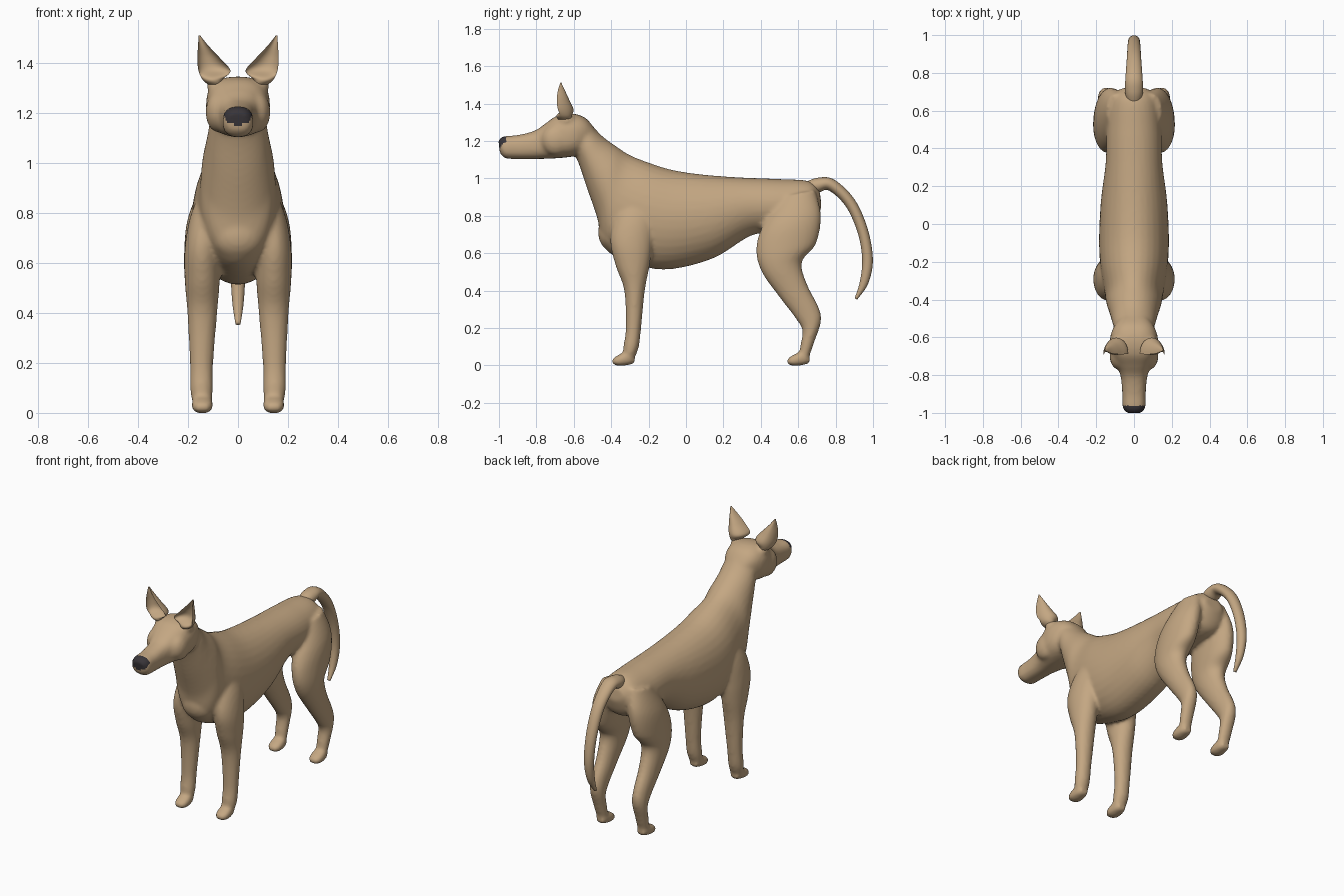
import bpy, bmesh, math
from mathutils import Matrix, Vector

cube = bpy.data.objects.get("Cube")
if cube:
    bpy.data.objects.remove(cube)


def material(name, rgb):
    m = bpy.data.materials.new(name)
    m.use_nodes = True
    m.diffuse_color = (*rgb, 1)
    bsdf = next(n for n in m.node_tree.nodes if n.type == 'BSDF_PRINCIPLED')
    bsdf.inputs["Base Color"].default_value = (*rgb, 1)
    bsdf.inputs["Roughness"].default_value = 0.7
    return m


tan = material("tan_fur", (0.55, 0.385, 0.225))
dark = material("dark_nose", (0.04, 0.035, 0.04))


def resample(stations, steps):
    """Catmull-Rom interpolation of every station parameter."""
    out, last = [], len(stations) - 1
    for i in range(last):
        p = [stations[min(max(i + k, 0), last)] for k in (-1, 0, 1, 2)]
        for s in range(steps):
            t = s / steps
            out.append([b + t * ((c - a) / 2 + t * (a - 2.5 * b + 2 * c - d / 2
                        + t * (1.5 * (b - c) + (d - a) / 2))) for a, b, c, d in zip(*p)])
    return out + [list(stations[-1])]


def oval(st, a, power):
    """Oval ring: opposite points in the yz plane, centre x, half width."""
    ay, az, by, bz, cx, w = st
    c, s = (math.copysign(abs(v) ** power, v) for v in (math.cos(a), math.sin(a)))
    return (cx + w * c, (ay + by) / 2 + s * (ay - by) / 2, (az + bz) / 2 + s * (az - bz) / 2)


def crescent(st, a, power):
    """Ear ring: round back and a front that sinks inward by 'hollow'."""
    z, cx, rx, front, depth, hollow = st
    s = math.sin(a)
    return (cx + rx * math.cos(a), front + depth * (s if s >= 0 else -s * hollow), z)


def loft(bm, stations, side=1, ring=oval, power=1.0, sides=32, steps=6):
    rings = []
    for st in resample(stations, steps):
        pts = [ring(st, 2 * math.pi * i / sides, power) for i in range(sides)]
        rings.append([bm.verts.new((side * x, y, z)) for x, y, z in pts])
    for r, q in zip(rings, rings[1:]):
        for i in range(sides):
            j = (i + 1) % sides
            bm.faces.new((r[i], r[j], q[j], q[i]))
    bm.faces.new(rings[0])
    bm.faces.new(rings[-1])


def ball(bm, centre, radii):
    bmesh.ops.create_uvsphere(bm, u_segments=24, v_segments=16, radius=1,
                              matrix=Matrix.Translation(centre) @ Matrix.Diagonal((*radii, 1)))


def finish(bm, name):
    bmesh.ops.recalc_face_normals(bm, faces=bm.faces)
    me = bpy.data.meshes.new(name)
    bm.to_mesh(me)
    bm.free()
    me.materials.append(tan)
    ob = bpy.data.objects.new(name, me)
    bpy.context.collection.objects.link(ob)
    me.polygons.foreach_set("use_smooth", [True] * len(me.polygons))
    return ob


bm = bmesh.new()

# Torso and neck, from rump to nape: top point, bottom point, centre, half width
loft(bm, [
    (.715, .93, .725, .85, 0, .06), (.66, .985, .67, .74, 0, .125),
    (.5, .997, .5, .71, 0, .145), (.3, 1.005, .35, .695, 0, .15),
    (.1, 1.02, .15, .575, 0, .175), (-.07, 1.045, -.08, .515, 0, .185),
    (-.2, 1.085, -.25, .535, 0, .178), (-.3, 1.125, -.43, .62, 0, .155),
    (-.37, 1.17, -.475, .79, 0, .145), (-.44, 1.22, -.53, .95, 0, .125),
    (-.49, 1.27, -.57, 1.07, 0, .112), (-.53, 1.31, -.6, 1.14, 0, .1)])
ball(bm, (0, -.39, .71), (.11, .08, .1))

# Head, from nape to muzzle tip
loft(bm, [
    (-.49, 1.27, -.53, 1.17, 0, .08), (-.54, 1.325, -.57, 1.13, 0, .112),
    (-.61, 1.347, -.62, 1.115, 0, .128), (-.69, 1.335, -.69, 1.108, 0, .12),
    (-.75, 1.295, -.75, 1.105, 0, .092), (-.81, 1.255, -.81, 1.104, 0, .07),
    (-.9, 1.232, -.9, 1.104, 0, .062), (-.975, 1.225, -.965, 1.108, 0, .06),
    (-1.003, 1.205, -.995, 1.135, 0, .04)], power=.8)

# Legs: front point, back point, centre, half width
FRONT_LEG = [
    (-.33, .9, -.2, .9, .1, .045), (-.385, .78, -.17, .78, .125, .068),
    (-.405, .66, -.18, .64, .142, .072), (-.375, .53, -.195, .53, .143, .07),
    (-.33, .4, -.22, .4, .143, .06), (-.322, .2, -.24, .2, .146, .047),
    (-.335, .1, -.252, .1, .146, .046), (-.335, .04, -.275, .04, .143, .04)]
HIND_LEG = [
    (.5, .9, .69, .94, .085, .06), (.41, .75, .722, .8, .122, .08),
    (.375, .62, .695, .65, .138, .078), (.405, .5, .62, .555, .145, .068),
    (.5, .365, .645, .44, .147, .055), (.58, .26, .71, .31, .147, .046),
    (.622, .19, .722, .235, .147, .043), (.612, .11, .688, .13, .146, .04),
    (.6, .04, .66, .05, .143, .036)]
# Paw: top and bottom points, offset backwards from the toe
PAW = [(.12, .05, .12, .012, .143, .025), (.085, .075, .085, .002, .143, .04),
       (.035, .057, .035, -.002, .143, .042), (0, .035, 0, .008, .143, .025)]
for side in (1, -1):
    for leg, toe in ((FRONT_LEG, -.395), (HIND_LEG, .54)):
        loft(bm, leg, side)
        loft(bm, [(a + toe, b, c + toe, d, e, f) for a, b, c, d, e, f in PAW], side, power=.85)
    # Cheek, and the ear's round root
    ball(bm, (side * .078, -.695, 1.205), (.052, .078, .082))
    ball(bm, (side * .083, -.64, 1.31), (.042, .042, .032))

# Fuse the parts into one smooth skin
body = finish(bm, "body")
remesh = body.modifiers.new("fuse", 'REMESH')
remesh.mode = 'VOXEL'
remesh.voxel_size = .011
remesh.use_smooth_shade = True
smooth = body.modifiers.new("soften", 'SMOOTH')
smooth.factor = .5
smooth.iterations = 6
skin = bpy.data.meshes.new_from_object(body.evaluated_get(bpy.context.evaluated_depsgraph_get()))
body.modifiers.clear()
body.data = skin
skin.materials.clear()
skin.materials.append(tan)
skin.materials.append(dark)

# Nose pad on the muzzle tip
for f in skin.polygons:
    c = f.center
    f.use_smooth = True
    pad = (c.x / .056) ** 2 + ((c.z - 1.193) / .04) ** 2 < 1
    f.material_index = 1 if c.y < -.962 and pad else 0

# Tail
bm = bmesh.new()
loft(bm, [
    (.63, .975, .66, .92, 0, .035), (.7, 1.003, .71, .925, 0, .048),
    (.79, .995, .765, .935, 0, .045), (.9, .89, .855, .85, 0, .038),
    (.97, .735, .918, .71, 0, .034), (.999, .57, .942, .57, 0, .03),
    (.975, .44, .93, .45, 0, .023), (.915, .352, .902, .36, 0, .01)])
finish(bm, "tail")

# Ears: height, centre, half width, front edge, depth, hollow
EAR = [(1.315, .09, .03, -.65, .035, -.9), (1.335, .102, .04, -.665, .055, -.5),
       (1.37, .094, .064, -.685, .083, .4), (1.42, .117, .046, -.69, .066, .65),
       (1.47, .139, .021, -.685, .038, .65), (1.512, .155, .003, -.672, .005, .6)]
for side, name in ((1, "left_ear"), (-1, "right_ear")):
    bm = bmesh.new()
    loft(bm, EAR, side, crescent)
    ear = finish(bm, name)
    bpy.ops.object.select_all(action='DESELECT')
    ear.select_set(True)
    bpy.context.view_layer.objects.active = ear
    bpy.ops.object.shade_smooth_by_angle(angle=math.radians(50))
